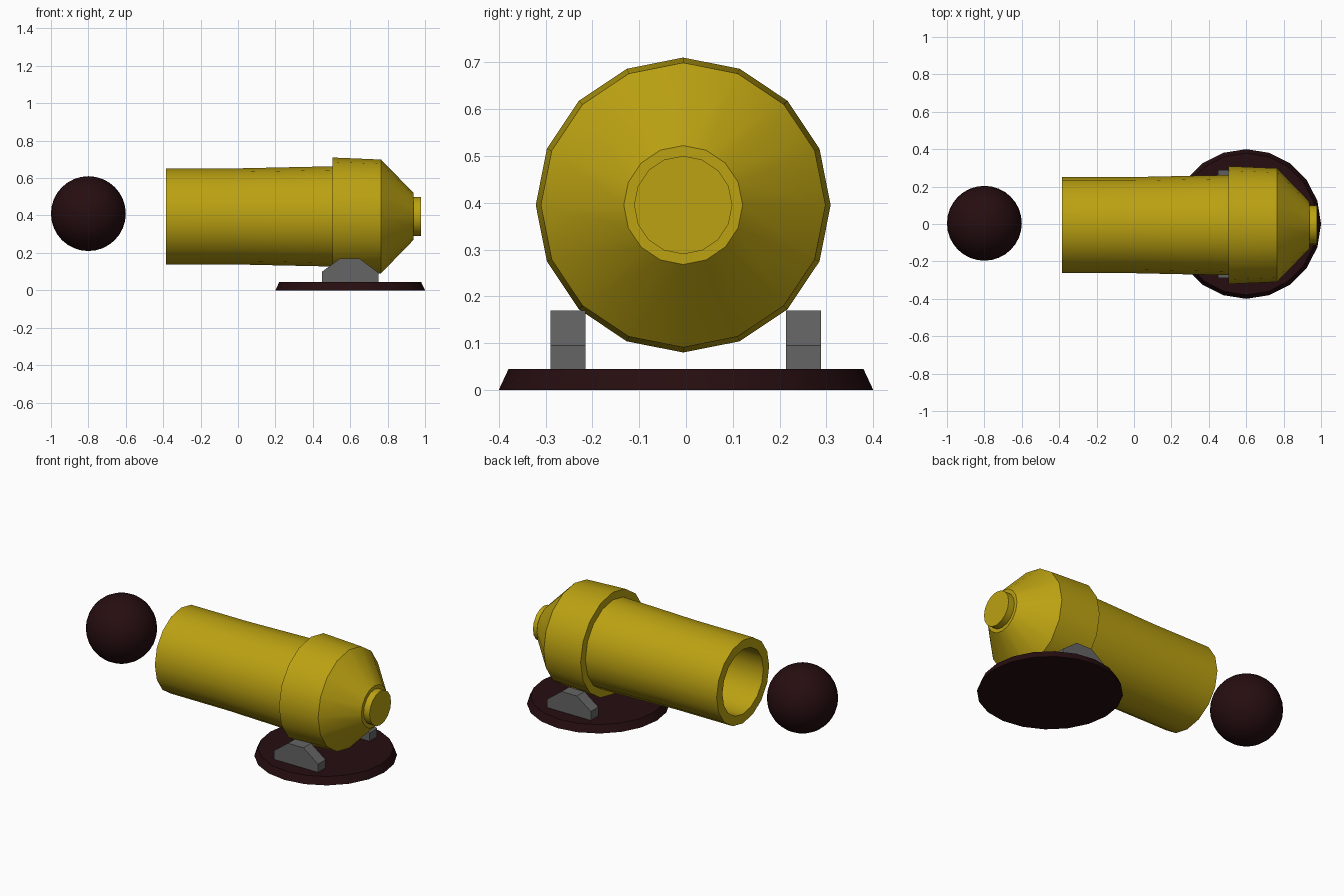
import bpy, bmesh
from math import pi, sin, cos, radians
from mathutils import Vector

cube = bpy.data.objects.get("Cube")
if cube:
    bpy.data.objects.remove(cube, do_unlink=True)


def material(name, rgb):
    m = bpy.data.materials.new(name)
    m.use_nodes = True
    m.diffuse_color = (*rgb, 1)
    m.node_tree.nodes["Principled BSDF"].inputs["Base Color"].default_value = (*rgb, 1)
    return m


yellow = material("mustard yellow", (0.5, 0.36, 0.006))
maroon = material("dark maroon", (0.019, 0.004, 0.005))
grey = material("iron grey", (0.13, 0.13, 0.13))


def finish(name, bm, mat, location=(0, 0, 0)):
    bmesh.ops.recalc_face_normals(bm, faces=bm.faces)
    mesh = bpy.data.meshes.new(name)
    bm.to_mesh(mesh)
    bm.free()
    mesh.materials.append(mat)
    obj = bpy.data.objects.new(name, mesh)
    obj.location = location
    bpy.context.collection.objects.link(obj)
    bpy.ops.object.select_all(action='DESELECT')
    obj.select_set(True)
    bpy.context.view_layer.objects.active = obj
    bpy.ops.object.shade_smooth_by_angle(angle=radians(28))
    return obj


def lathe(name, profile, sides, mat, location, along_x=False):
    """Revolve (position, radius) points around x or z; both ends are capped."""
    bm = bmesh.new()
    rings = []
    for pos, r in profile:
        ring = []
        for i in range(sides):
            a = 2 * pi * i / sides
            co = (pos, r * cos(a), r * sin(a)) if along_x else (r * cos(a), r * sin(a), pos)
            ring.append(bm.verts.new(co))
        rings.append(ring)
    for a, b in zip(rings, rings[1:]):
        for i in range(sides):
            j = (i + 1) % sides
            bm.faces.new((a[i], a[j], b[j], b[i]))
    bm.faces.new(rings[0])
    bm.faces.new(rings[-1])
    return finish(name, bm, mat, location)


# Barrel: closed bore, muzzle, tube, breech band, cone and end knob
lathe("cannon_barrel", [
    (0.45, 0.2), (-0.385, 0.2), (-0.385, 0.257), (0, 0.257), (0.505, 0.268),
    (0.505, 0.315), (0.765, 0.304), (0.937, 0.127), (0.937, 0.105), (0.978, 0.105),
], 16, yellow, (0, -0.006, 0.395), along_x=True)

# Round base plate
lathe("base_plate", [(0, 0.4), (0.045, 0.379)], 20, maroon, (0.6, 0, 0))

# Cradle supports on either side of the barrel
outline = [(0.45, 0.04), (0.45, 0.1), (0.545, 0.17), (0.65, 0.17), (0.75, 0.095), (0.75, 0.04)]
for side, y in (("right", -0.289), ("left", 0.214)):
    bm = bmesh.new()
    face = bm.faces.new([bm.verts.new((x, y, z)) for x, z in outline])
    out = bmesh.ops.extrude_face_region(bm, geom=[face])
    verts = [g for g in out["geom"] if isinstance(g, bmesh.types.BMVert)]
    bmesh.ops.translate(bm, verts=verts, vec=Vector((0, 0.074, 0)))
    finish(side + "_support", bm, grey)

# Cannonball in front of the muzzle
bm = bmesh.new()
bmesh.ops.create_uvsphere(bm, u_segments=32, v_segments=16, radius=0.2)
finish("cannonball", bm, maroon, (-0.8, 0.004, 0.41))
